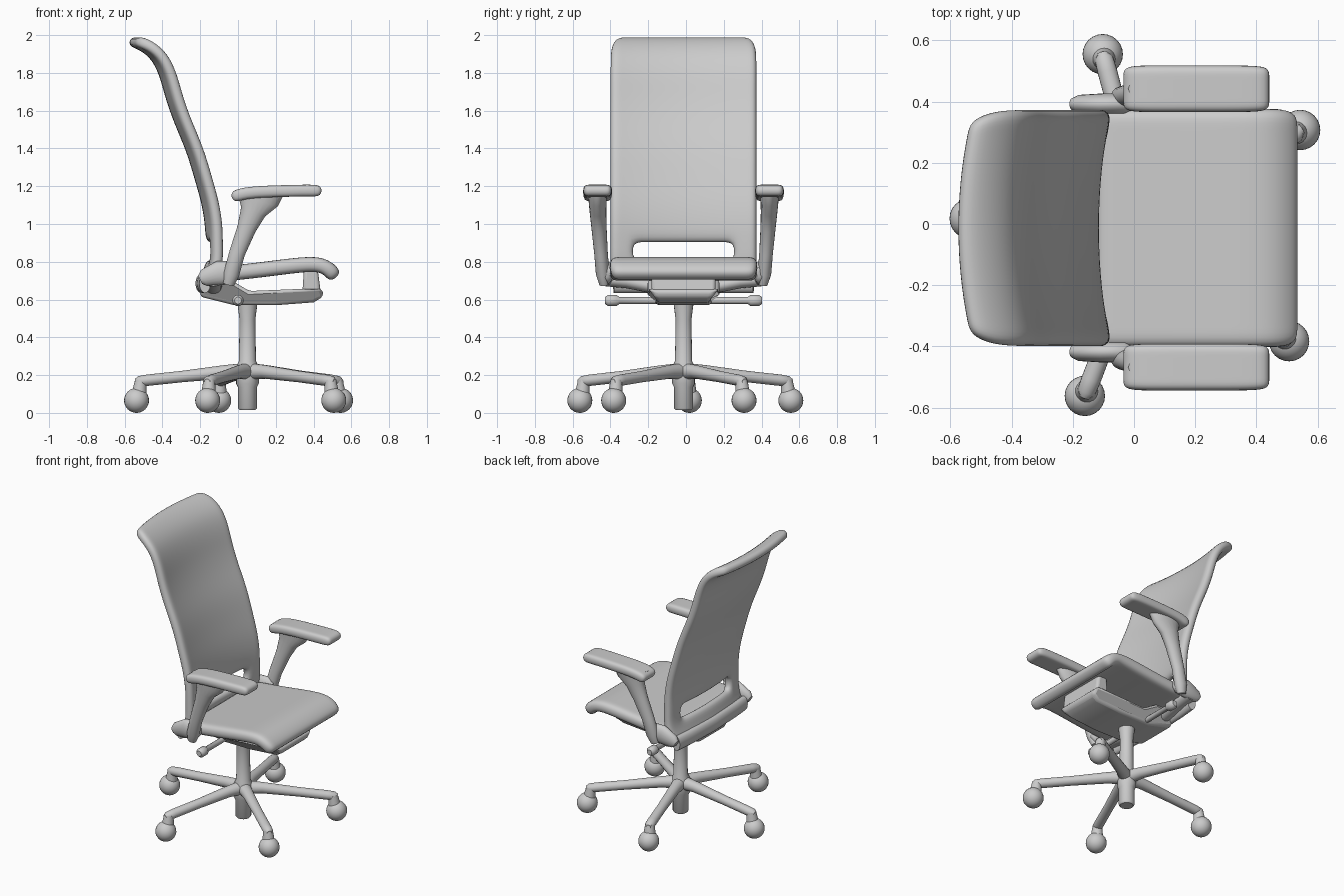
import bpy, bmesh, math
from mathutils import Vector

if "Cube" in bpy.data.objects:
    bpy.data.objects.remove(bpy.data.objects["Cube"])

YC = -0.013          # centre line of the chair
HUB = Vector((0.05, YC, 0))


def finish(name, bm, subsurf=0, angle=60):
    bmesh.ops.recalc_face_normals(bm, faces=bm.faces)
    me = bpy.data.meshes.new(name)
    bm.to_mesh(me)
    bm.free()
    ob = bpy.data.objects.new(name, me)
    bpy.context.collection.objects.link(ob)
    if subsurf:
        m = ob.modifiers.new("Subdivision", 'SUBSURF')
        m.levels = m.render_levels = subsurf
    bpy.ops.object.select_all(action='DESELECT')
    ob.select_set(True)
    bpy.context.view_layer.objects.active = ob
    bpy.ops.object.shade_smooth_by_angle(angle=math.radians(angle))
    return ob


def sheet(name, profile, yc, hw, thick, cols, bow=0, taper={}, slot=None):
    """Padded panel: an (x, z) profile swept across y, thickened and rounded."""
    bm = bmesh.new()
    rows = []
    for i, (x, z) in enumerate(profile):
        w = hw * taper.get(i, 1)
        ts = [2 * j / cols - 1 for j in range(cols + 1)]
        rows.append([bm.verts.new((x + bow * (t * t - 0.4), yc + w * t, z)) for t in ts])
    for i in range(len(rows) - 1):
        for j in range(cols):
            t = (2 * j + 1) / cols - 1
            if slot and i == slot[0] and abs(t) < slot[1]:
                continue
            bm.faces.new((rows[i][j], rows[i][j + 1], rows[i + 1][j + 1], rows[i + 1][j]))
    ob = finish(name, bm)
    sol = ob.modifiers.new("Thickness", 'SOLIDIFY')
    sol.thickness, sol.offset = thick, 0
    sub = ob.modifiers.new("Subdivision", 'SUBSURF')
    sub.levels = sub.render_levels = 2
    # keep the smoothing-by-angle modifier, if any, last
    return ob


def tube(name, stations, ref=(0, 0, 1), sides=20):
    """Elliptical tube through (point, half width, half height along ref)."""
    bm = bmesh.new()
    pts = [Vector(s[0]) for s in stations]
    rings = []
    for i, (p, a, b) in enumerate(stations):
        tan = (pts[min(i + 1, len(pts) - 1)] - pts[max(i - 1, 0)]).normalized()
        side = tan.cross(Vector(ref)).normalized()
        up = side.cross(tan)
        rings.append([bm.verts.new(pts[i] + side * a * math.cos(u) + up * b * math.sin(u))
                      for u in (2 * math.pi * k / sides for k in range(sides))])
    for r, q in zip(rings, rings[1:]):
        for k in range(sides):
            n = (k + 1) % sides
            bm.faces.new((r[k], r[n], q[n], q[k]))
    bm.faces.new(rings[0])
    bm.faces.new(rings[-1])
    return finish(name, bm, angle=50)


def slab(name, outline, hw, bottom_scale=1.0, zmid=0.64):
    """Side outline (x, z) extruded across y, narrower below zmid."""
    bm = bmesh.new()
    verts = [bm.verts.new((x, YC - hw * (bottom_scale if z < zmid else 1), z)) for x, z in outline]
    far = [bm.verts.new((v.co.x, 2 * YC - v.co.y, v.co.z)) for v in verts]
    bm.faces.new(verts)
    bm.faces.new(far)
    for i in range(len(verts)):
        j = (i + 1) % len(verts)
        bm.faces.new((verts[i], verts[j], far[j], far[i]))
    ob = finish(name, bm, angle=40)
    bev = ob.modifiers.new("Bevel", 'BEVEL')
    bev.width, bev.segments = 0.018, 3
    return ob


# Backrest with headrest curl and lumbar slot
sheet("backrest",
      [(-0.56, 1.975), (-0.49, 1.955), (-0.41, 1.89), (-0.365, 1.78), (-0.34, 1.68),
       (-0.295, 1.55), (-0.228, 1.4), (-0.185, 1.25), (-0.147, 1.12), (-0.128, 1.0),
       (-0.127, 0.905), (-0.125, 0.815), (-0.14, 0.74), (-0.165, 0.68)],
      YC, 0.388, 0.06, 13, bow=0.04, taper={0: 0.9, 1: 0.985}, slot=(10, 0.7))

# Seat cushion with drooping front lip
sheet("seat",
      [(-0.13, 0.74), (-0.03, 0.745), (0.1, 0.76), (0.22, 0.775), (0.34, 0.79),
       (0.43, 0.793), (0.485, 0.765), (0.52, 0.72)],
      YC, 0.392, 0.08, 12, taper={7: 0.96})

# Under-seat mechanism
slab("mechanism_tray",
     [(-0.2, 0.62), (-0.02, 0.575), (0.2, 0.575), (0.4, 0.59), (0.45, 0.62), (0.45, 0.66),
      (0.3, 0.66), (0.06, 0.65), (-0.04, 0.71), (-0.2, 0.71)], 0.19, 0.75)
slab("front_link", [(0.34, 0.63), (0.44, 0.63), (0.42, 0.78), (0.35, 0.78)], 0.17)
tube("rear_cross_bar", [((-0.13, YC + y, z), 0.045, 0.035) for y, z in
                        [(-0.41, 0.71), (-0.3, 0.7), (-0.15, 0.67), (0.15, 0.67), (0.3, 0.7), (0.41, 0.71)]])
tube("lower_back_rail", [((-0.175 - 0.02 * (1 - (y / 0.37) ** 2), YC + y, 0.69), 0.03, 0.05)
                         for y in (-0.37, -0.25, 0, 0.25, 0.37)])

for side, s in (("left", 1), ("right", -1)):
    # Adjustment lever
    tube(f"{side}_lever", [((0, YC + s * y, 0.6), r, r) for y, r in
                           [(0.1, 0.018), (0.34, 0.018), (0.355, 0.03), (0.4, 0.03), (0.415, 0.018)]])
    # Armrest bracket, upright and pad
    tube(f"{side}_arm_bracket", [((x, YC + s * 0.405, z), w, h) for x, z, w, h in
                                 [(-0.2, 0.71, 0.02, 0.025), (-0.18, 0.72, 0.03, 0.045),
                                  (-0.1, 0.745, 0.035, 0.065), (-0.03, 0.75, 0.035, 0.06),
                                  (0.0, 0.75, 0.02, 0.03)]])
    tube(f"{side}_arm_upright", [((x, YC + s * y, z), w, h) for x, y, z, w, h in
                                 [(-0.05, 0.42, 0.685, 0.03, 0.025), (-0.035, 0.428, 0.74, 0.042, 0.036),
                                  (-0.005, 0.437, 0.85, 0.042, 0.036), (0.045, 0.447, 0.98, 0.05, 0.04),
                                  (0.08, 0.453, 1.07, 0.068, 0.044), (0.105, 0.455, 1.13, 0.11, 0.048),
                                  (0.11, 0.455, 1.17, 0.13, 0.05)]], ref=(0, 1, 0))
    sheet(f"{side}_arm_pad", [(-0.035, 1.145), (0.02, 1.165), (0.1, 1.175), (0.25, 1.18), (0.38, 1.183), (0.445, 1.18)],
          YC + s * 0.455, 0.078, 0.062, 4, taper={0: 0.93, 5: 0.93})

# Gas column and base hub
tube("gas_column", [(HUB + Vector((0, 0, z)), r, r) for z, r in
                    [(0.02, 0.042), (0.03, 0.05), (0.14, 0.05), (0.16, 0.06), (0.25, 0.06),
                     (0.28, 0.045), (0.5, 0.042), (0.6, 0.055)]], ref=(0, 1, 0))

# Five-star base with casters
for k in range(5):
    a = math.radians(33 + 72 * k)
    d = Vector((math.cos(a), math.sin(a), 0))

    def at(r, z):
        return HUB + d * r + Vector((0, 0, z))
    tube(f"base_leg_{k + 1}", [(at(r, z), w, h) for r, z, w, h in
                               [(0.0, 0.225, 0.045, 0.045), (0.12, 0.222, 0.036, 0.036),
                                (0.35, 0.197, 0.031, 0.03), (0.53, 0.178, 0.032, 0.03),
                                (0.575, 0.172, 0.03, 0.028), (0.595, 0.17, 0.016, 0.015)]])
    tube(f"caster_stem_{k + 1}", [(at(0.565, 0.18), 0.03, 0.03), (at(0.575, 0.1), 0.04, 0.04)], ref=(0, 1, 0))
    bm = bmesh.new()
    bmesh.ops.create_uvsphere(bm, u_segments=24, v_segments=16, radius=0.066)
    bmesh.ops.translate(bm, verts=bm.verts, vec=at(0.588, 0.071))
    finish(f"caster_{k + 1}", bm)

# Settle the model exactly on the ground
bpy.context.view_layer.update()
low = min((o.matrix_world @ v.co).z for o in bpy.data.objects if o.type == 'MESH' for v in o.data.vertices)
for o in bpy.data.objects:
    o.location.z -= low
